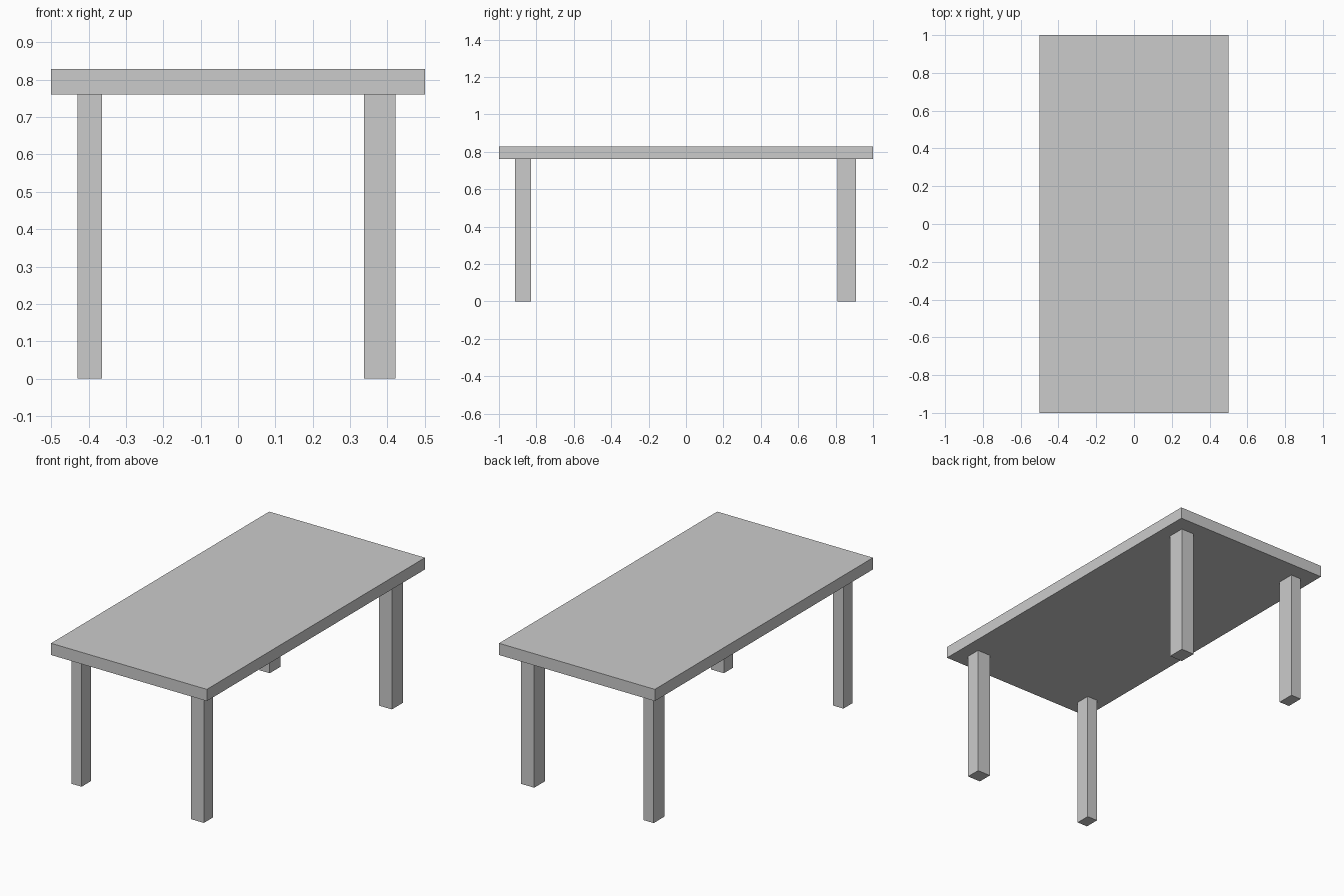
import bpy

if "Cube" in bpy.data.objects:
    bpy.data.objects.remove(bpy.data.objects["Cube"])


def box(name, x, y, z):
    """Axis-aligned box from (min, max) ranges."""
    bpy.ops.mesh.primitive_cube_add(size=1, location=[sum(r) / 2 for r in (x, y, z)])
    obj = bpy.context.object
    obj.name = name
    obj.scale = [r[1] - r[0] for r in (x, y, z)]
    bpy.ops.object.transform_apply(location=False, rotation=False, scale=True)
    return obj


UNDERSIDE, TOP = 0.761, 0.829

# Tabletop slab
box("tabletop", (-0.5, 0.5), (-1, 1), (UNDERSIDE, TOP))

# Four legs, slightly different in thickness per side
sides = {"left": (-0.43, -0.364), "right": (0.337, 0.421)}
ends = {"front": (-0.914, -0.829), "back": (0.81, 0.91)}
for end, y in ends.items():
    for side, x in sides.items():
        box(f"{end}_{side}_leg", x, y, (0, UNDERSIDE))
